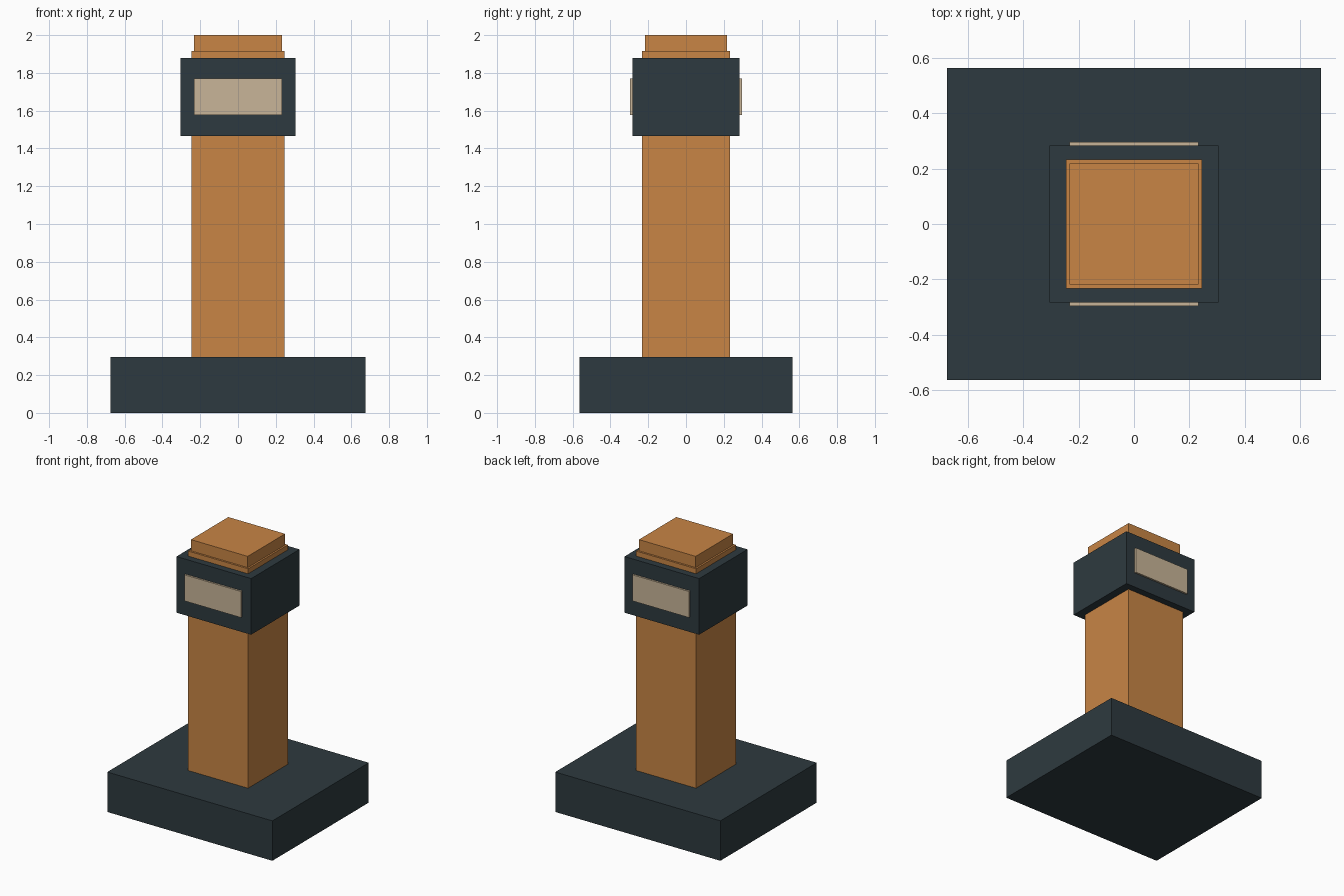
import bpy

# Remove the default cube
if "Cube" in bpy.data.objects:
    bpy.data.objects.remove(bpy.data.objects["Cube"], do_unlink=True)


def make_material(name, rgb):
    mat = bpy.data.materials.new(name)
    mat.use_nodes = True
    color = (*rgb, 1.0)
    mat.diffuse_color = color
    mat.node_tree.nodes["Principled BSDF"].inputs["Base Color"].default_value = color
    return mat


def box(name, width, depth, bottom, top, mat, y=0.0):
    """Box centred on x = 0, spanning bottom to top in z."""
    bpy.ops.mesh.primitive_cube_add(size=1, location=(0, y, (bottom + top) / 2))
    obj = bpy.context.object
    obj.name = name
    obj.scale = (width, depth, top - bottom)
    bpy.ops.object.transform_apply(location=False, rotation=False, scale=True)
    obj.data.materials.append(mat)
    return obj


slate = make_material("dark slate", (0.027, 0.042, 0.050))
orange = make_material("warm orange", (0.578, 0.235, 0.060))
beige = make_material("pale beige", (0.578, 0.462, 0.314))

# Base slab, post and cap
box("base", 1.35, 1.125, 0, 0.295, slate)
box("post", 0.49, 0.464, 0.295, 1.917, orange)
box("cap", 0.464, 0.436, 1.917, 2.0, orange)

# Collar around the post, with a plate on the front and back
box("collar", 0.61, 0.565, 1.465, 1.88, slate)
for side, sign in (("front", -1), ("back", 1)):
    box(side + "_plate", 0.464, 0.014, 1.577, 1.77, beige, y=sign * 0.289)
